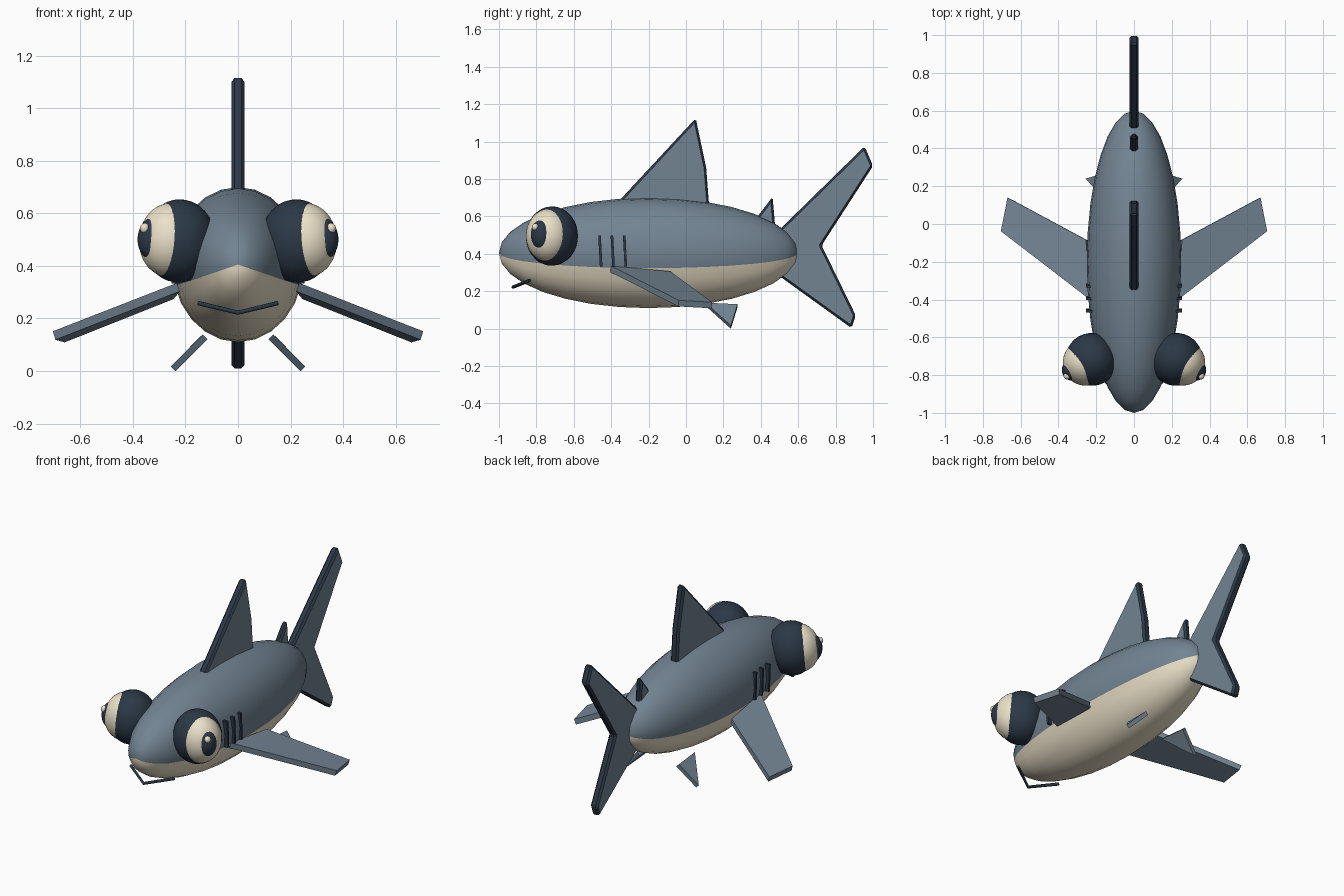
import bpy, bmesh
from math import radians
from mathutils import Vector, Matrix

if "Cube" in bpy.data.objects:
    bpy.data.objects.remove(bpy.data.objects["Cube"])


def material(name, rgb):
    m = bpy.data.materials.new(name)
    m.diffuse_color = (*rgb, 1)
    m.use_nodes = True
    m.node_tree.nodes["Principled BSDF"].inputs["Base Color"].default_value = m.diffuse_color
    return m


SLATE = material("slate", (0.17, 0.23, 0.29))
CREAM = material("cream", (0.83, 0.75, 0.58))
NAVY = material("navy", (0.024, 0.04, 0.062))


def finish(bm, name, mats, mirror=False, smooth=False):
    bmesh.ops.recalc_face_normals(bm, faces=bm.faces)
    for f in bm.faces:
        f.smooth = smooth
    me = bpy.data.meshes.new(name)
    bm.to_mesh(me)
    bm.free()
    for m in mats:
        me.materials.append(m)
    ob = bpy.data.objects.new(name, me)
    bpy.context.collection.objects.link(ob)
    if mirror:
        mod = ob.modifiers.new("mirror", 'MIRROR')
        mod.use_mirror_merge = False
    return ob


def plate(name, pts, thick, rim=0, bevel=0.0, mirror=False):
    """Flat outline thickened evenly to both sides, optional dark chamfered rim."""
    bm = bmesh.new()
    pts = [Vector(p) for p in pts]
    n = (pts[1] - pts[0]).cross(pts[2] - pts[0]).normalized() * thick / 2
    a = [bm.verts.new(p + n) for p in pts]
    b = [bm.verts.new(p - n) for p in pts]
    bm.faces.new(a)
    bm.faces.new(b[::-1])
    for i in range(len(pts)):
        j = (i + 1) % len(pts)
        bm.faces.new((a[i], b[i], b[j], a[j])).material_index = rim
    ob = finish(bm, name, [SLATE, NAVY], mirror)
    if bevel:
        mod = ob.modifiers.new("bevel", 'BEVEL')
        mod.width = bevel
        mod.segments = 1
        mod.limit_method = 'ANGLE'
        mod.material = 1
    return ob


def ball(name, centre, axes, radii, mat):
    """Ellipsoid with its pole along axes[2], mirrored to the other side."""
    bm = bmesh.new()
    rot = Matrix(axes).transposed().to_4x4()
    bmesh.ops.create_uvsphere(bm, u_segments=32, v_segments=16, radius=1,
                              matrix=Matrix.Translation(centre) @ rot @ Matrix.Diagonal((*radii, 1)))
    return finish(bm, name, [mat], True, True)


# Body: ellipsoid split by two sloping planes into back and belly colours
bm = bmesh.new()
MID, SLOPE = 0.405, 0.34
bmesh.ops.create_uvsphere(bm, u_segments=24, v_segments=16, radius=1,
                          matrix=Matrix.Translation((0, -0.2, MID))
                          @ Matrix.Diagonal((0.25, 0.8, 0.295, 1)) @ Matrix.Rotation(radians(90), 4, 'X'))
for s in (-1, 1):
    faces = [f for f in bm.faces if f.calc_center_median().x * s > 0]
    geom = set(faces) | {e for f in faces for e in f.edges} | {v for f in faces for v in f.verts}
    bmesh.ops.bisect_plane(bm, geom=list(geom), dist=1e-5, plane_co=(0, 0, MID), plane_no=(s * SLOPE, 0, 1))
for f in bm.faces:
    c = f.calc_center_median()
    f.material_index = int(c.z < MID - SLOPE * abs(c.x))
finish(bm, "body", [SLATE, CREAM], smooth=True)

# Eyes: nested ellipsoids stacked along the gaze direction
gaze = Vector((0.87, -0.48, 0.08)).normalized()
side = gaze.cross(Vector((0, 0, 1))).normalized()
up = side.cross(gaze)
axes = (side, up, gaze)
eye = Vector((0.224, -0.717, 0.495))
ball("eye_socket", eye, axes, (0.14, 0.159, 0.138), NAVY)
ball("eye_iris", eye + gaze * 0.04, axes, (0.12, 0.142, 0.118), CREAM)
ball("eye_pupil", eye + gaze * 0.105, axes, (0.062, 0.086, 0.068), NAVY)
ball("eye_highlight", Vector((0.355, -0.805, 0.543)), axes, (0.018, 0.02, 0.018), CREAM)

# Upright fins, drawn as (y, z) outlines
fins = {
    "dorsal_fin": ([(-0.37, 0.67), (0.052, 1.125), (0.108, 0.86), (0.125, 0.64)], 0.05),
    "rear_dorsal_fin": ([(0.36, 0.57), (0.463, 0.705), (0.478, 0.53)], 0.04),
    "tail_fin": ([(0.48, 0.51), (0.955, 0.975), (1.0, 0.87), (0.725, 0.445),
                  (0.908, 0.07), (0.885, 0.003), (0.48, 0.295)], 0.05),
}
for name, (outline, thick) in fins.items():
    plate(name, [(0, y, z) for y, z in outline], thick, rim=1, bevel=0.012)

# Paired side fins
plate("pectoral_fin", [(0.225, -0.405, 0.32), (0.70, -0.04, 0.135),
                       (0.665, 0.138, 0.125), (0.25, -0.085, 0.29)], 0.034, mirror=True)
plate("pelvic_fin", [(0.125, 0.105, 0.13), (0.247, 0.24, 0.008), (0.135, 0.275, 0.122)], 0.025, mirror=True)

# Gill slits
bm = bmesh.new()
for y in (-0.458, -0.392, -0.326):
    bmesh.ops.create_cube(bm, size=1, matrix=Matrix.Translation((0.238, y, 0.415))
                          @ Matrix.Rotation(radians(3), 4, 'X') @ Matrix.Diagonal((0.03, 0.014, 0.165, 1)))
finish(bm, "gill_slits", [NAVY], True)

# Mouth: bent bar
cu = bpy.data.curves.new("mouth", 'CURVE')
cu.dimensions = '3D'
cu.bevel_depth = 0.009
cu.bevel_resolution = 1
cu.use_fill_caps = True
sp = cu.splines.new('POLY')
sp.points.add(2)
for p, co in zip(sp.points, [(-0.15, -0.835, 0.258), (0, -0.925, 0.222), (0.15, -0.835, 0.258)]):
    p.co = (*co, 1)
cu.materials.append(NAVY)
bpy.context.collection.objects.link(bpy.data.objects.new("mouth", cu))
